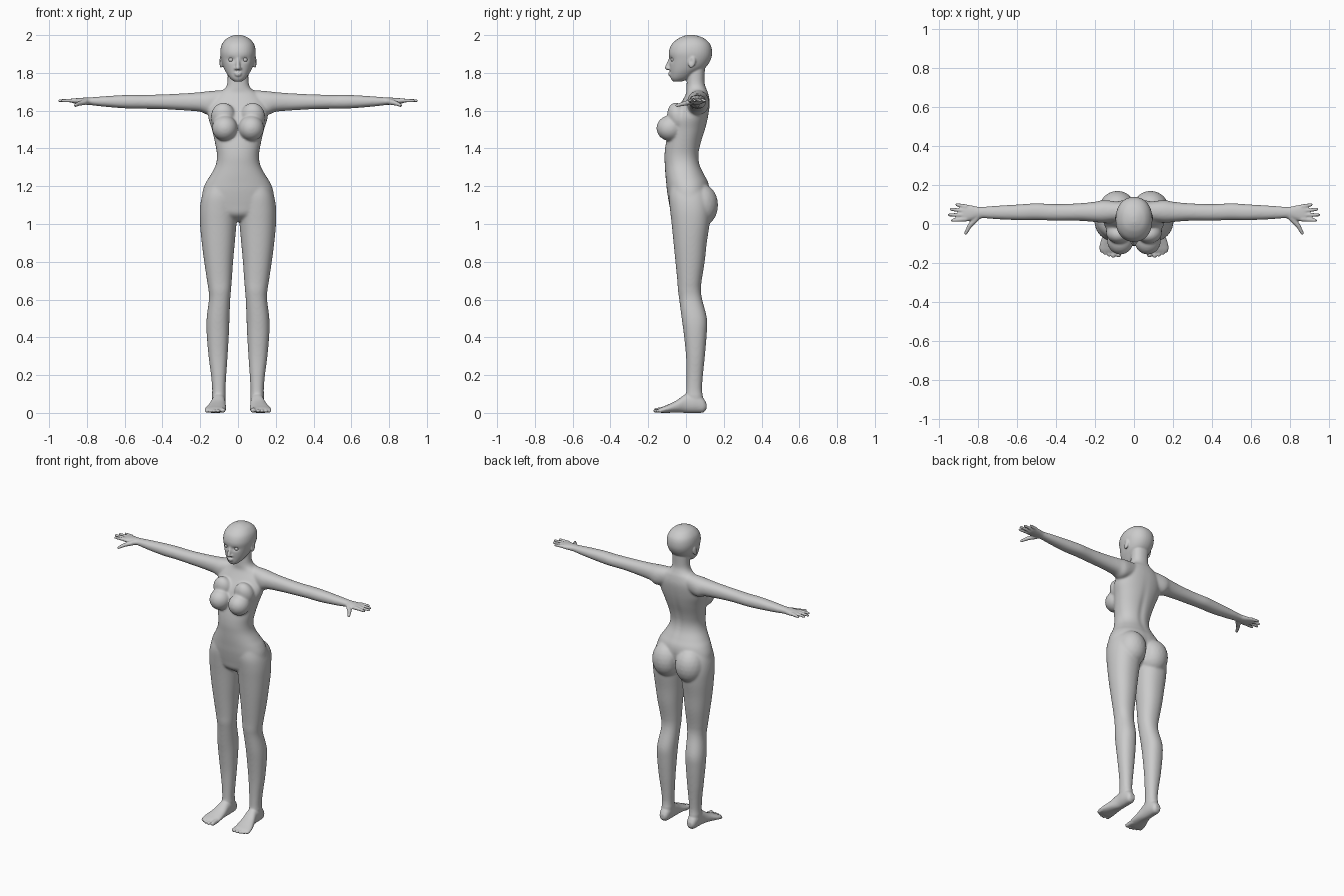
import bpy, bmesh, math
from mathutils import Vector, Matrix

bm = bmesh.new()


def spline(rows, steps=6):
    """Catmull-Rom through the section rows."""
    out = []
    for i in range(len(rows) - 1):
        a, b, c, d = rows[max(i - 1, 0)], rows[i], rows[i + 1], rows[min(i + 2, len(rows) - 1)]
        for s in range(steps):
            t = s / steps
            out.append([0.5 * (2 * q + (r - p) * t + (2 * p - 5 * q + 4 * r - w) * t * t
                               + (3 * q - p - 3 * r + w) * t ** 3)
                        for p, q, r, w in zip(a, b, c, d)])
    return out + [list(rows[-1])]


def loft(axis, rows, power=2.2, n=40):
    """Rows: position on axis, then min/max on each of the other two axes."""
    rings = []
    for t, a0, a1, b0, b1 in spline(rows):
        ring = []
        for k in range(n):
            c, s = math.cos(k * math.tau / n), math.sin(k * math.tau / n)
            a = (a0 + a1) / 2 + (a1 - a0) / 2 * math.copysign(abs(c) ** (2 / power), c)
            b = (b0 + b1) / 2 + (b1 - b0) / 2 * math.copysign(abs(s) ** (2 / power), s)
            co = {'X': (t, a, b), 'Y': (a, t, b), 'Z': (a, b, t)}[axis]
            ring.append(bm.verts.new(co))
        rings.append(ring)
    for r0, r1 in zip(rings, rings[1:]):
        for k in range(n):
            bm.faces.new((r0[k], r0[(k + 1) % n], r1[(k + 1) % n], r1[k]))
    bm.faces.new(rings[0][::-1])
    bm.faces.new(rings[-1])


def ball(c, r, rot=(0, 'X'), sub=3):
    m = Matrix.Translation(c) @ Matrix.Rotation(rot[0], 4, rot[1]) @ Matrix.Diagonal((*r, 1))
    bmesh.ops.create_icosphere(bm, subdivisions=sub, radius=1, matrix=m)


def digit(p0, p1, r0, r1, n=14):
    """Finger or toe: closely spaced balls that fuse in the remesh."""
    p0, p1 = Vector(p0), Vector(p1)
    for i in range(n + 1):
        t = i / n
        ball(p0.lerp(p1, t), [r0 + (r1 - r0) * t] * 3, sub=2)


# leg
loft('Z', [(.02, .072, .13, .01, .095), (.08, .066, .137, 0, .09), (.13, .066, .137, .002, .085),
           (.2, .062, .143, .003, .09), (.3, .055, .156, 0, .1), (.42, .048, .166, -.012, .11),
           (.5, .045, .166, -.023, .111), (.6, .041, .154, -.036, .086), (.65, .037, .156, -.043, .079),
           (.7, .033, .164, -.046, .083), (.8, .026, .179, -.056, .099), (.9, .017, .192, -.066, .11),
           (1, .008, .201, -.076, .125), (1.08, .002, .202, -.085, .13),
           (1.15, 0, .19, -.09, .12), (1.22, .01, .16, -.08, .09)])
# foot and toes
loft('Y', [(-.145, .08, .168, .004, .022), (-.13, .068, .176, 0, .03), (-.1, .063, .174, 0, .042),
           (-.05, .064, .156, .002, .066), (0, .066, .14, 0, .1), (.05, .066, .138, 0, .11),
           (.09, .072, .132, .002, .08), (.108, .085, .12, .02, .05)])
digit((.081, -.11, .017), (.079, -.158, .014), .016, .0135)
for x0, x1, y in ((.106, .106, -.164), (.126, .128, -.158), (.144, .148, -.149), (.16, .166, -.137)):
    digit((x0, -.11, .014), (x1, y, .0105), .0105, .01)
# buttock and breast
ball((.085, .078, 1.1), (.094, .092, .115))
ball((.07, -.085, 1.507), (.068, .072, .068))
ball((.078, -.042, 1.565), (.066, .055, .08), (.3, 'X'))
# arm and palm
loft('X', [(.06, .02, .11, 1.61, 1.71), (.15, .006, .122, 1.578, 1.704), (.2, .01, .114, 1.594, 1.698),
           (.28, .016, .106, 1.601, 1.692), (.4, .017, .102, 1.608, 1.686), (.5, .02, .106, 1.61, 1.684),
           (.58, .019, .101, 1.611, 1.684), (.7, .024, .094, 1.62, 1.677), (.79, .03, .088, 1.63, 1.67),
           (.83, .02, .095, 1.633, 1.668), (.865, .012, .1, 1.638, 1.665), (.882, .015, .097, 1.642, 1.662)])
# fingers and thumb
for y0, tx, ty in ((.09, .915, .099), (.068, .943, .075), (.046, .953, .047), (.024, .937, .019)):
    digit((.86, y0, 1.654), (tx - .008, ty, 1.653), .0115, .0085)
digit((.8, .035, 1.648), (.84, -.008, 1.638), .017, .0125)
digit((.84, -.008, 1.638), (.861, -.047, 1.628), .0125, .009)
# ear
ball((.09, .032, 1.858), (.009, .019, .033), (-.2, 'X'))

# mirror all the sided parts
dup = bmesh.ops.duplicate(bm, geom=bm.verts[:] + bm.edges[:] + bm.faces[:])
bmesh.ops.scale(bm, vec=(-1, 1, 1), verts=[g for g in dup['geom'] if isinstance(g, bmesh.types.BMVert)])

# torso and neck
loft('Z', [(z, -w, w, y0, y1) for z, w, y0, y1 in (
    (1.015, .04, -.03, .06), (1.05, .13, -.075, .1), (1.1, .188, -.088, .12), (1.17, .188, -.1, .125),
    (1.22, .17, -.105, .118), (1.26, .145, -.109, .098), (1.31, .119, -.112, .075), (1.36, .111, -.114, .068),
    (1.42, .12, -.108, .078), (1.5, .138, -.09, .102), (1.57, .158, -.07, .118), (1.64, .15, -.027, .126),
    (1.69, .11, 0, .118), (1.715, .072, .002, .108), (1.75, .056, .004, .098), (1.82, .055, .01, .1))])
# head
loft('Z', [(z, -w, w, y0, y1) for z, w, y0, y1 in (
    (1.755, .022, -.07, -.02), (1.772, .042, -.081, .02), (1.8, .062, -.084, .06), (1.83, .077, -.087, .105),
    (1.87, .089, -.088, .131), (1.91, .094, -.091, .138), (1.95, .086, -.077, .129),
    (1.98, .063, -.044, .1), (1.995, .034, -.012, .066), (2.001, .01, .01, .04))])
# nose and lips
digit((0, -.084, 1.875), (0, -.1, 1.827), .008, .0125)
for s in (-1, 1):
    ball((s * .011, -.09, 1.823), (.009, .011, .007))
ball((0, -.084, 1.798), (.021, .011, .005))
ball((0, -.083, 1.788), (.018, .012, .0055))

# fuse everything into one skin
bmesh.ops.recalc_face_normals(bm, faces=bm.faces[:])
raw = bpy.data.meshes.new("body_parts")
bm.to_mesh(raw)
bm.free()
body = bpy.data.objects.new("body", raw)
bpy.context.collection.objects.link(body)
rm = body.modifiers.new("fuse", 'REMESH')
rm.mode, rm.voxel_size, rm.use_smooth_shade = 'VOXEL', .005, True
skin = bpy.data.meshes.new_from_object(body.evaluated_get(bpy.context.evaluated_depsgraph_get()))
body.modifiers.clear()
body.data = skin

# sculpted hollows: centre, falloff radii, offset (both sides)
dents = [((.037, -.085, 1.87), (.02, .03, .012), (0, .009, 0)),
         ((.097, .026, 1.862), (.02, .008, .014), (-.006, 0, 0)),
         ((0, .07, 1.42), (.018, .06, .15), (0, -.007, 0)),
         ((0, .12, 1.08), (.012, .06, .07), (0, -.014, 0))]
for v in skin.vertices:
    side = -1 if v.co.x < 0 else 1
    p = Vector((abs(v.co.x), v.co.y, v.co.z))
    move = Vector()
    for c, r, off in dents:
        d = sum(((p[i] - c[i]) / r[i]) ** 2 for i in range(3))
        if d < 9:
            move += Vector(off) * math.exp(-d)
    v.co += Vector((side * move.x, move.y, move.z))

# stronger smoothing on trunk and limbs, light on face, hands and feet
soft = body.vertex_groups.new(name="soft")
soft.add([v.index for v in skin.vertices if abs(v.co.x) < .8 and .1 < v.co.z < 1.745], 1, 'REPLACE')
sm = body.modifiers.new("soften", 'SMOOTH')
sm.iterations, sm.factor, sm.vertex_group = 22, .5, "soft"
sm = body.modifiers.new("polish", 'SMOOTH')
sm.iterations, sm.factor = 3, .5
skin.polygons.foreach_set("use_smooth", [True] * len(skin.polygons))

# eyeballs
for s, name in ((-1, "right_eye"), (1, "left_eye")):
    bpy.ops.mesh.primitive_uv_sphere_add(segments=24, ring_count=12, radius=.013, location=(s * .037, -.068, 1.87))
    bpy.context.object.name = name
    bpy.ops.object.shade_smooth()
